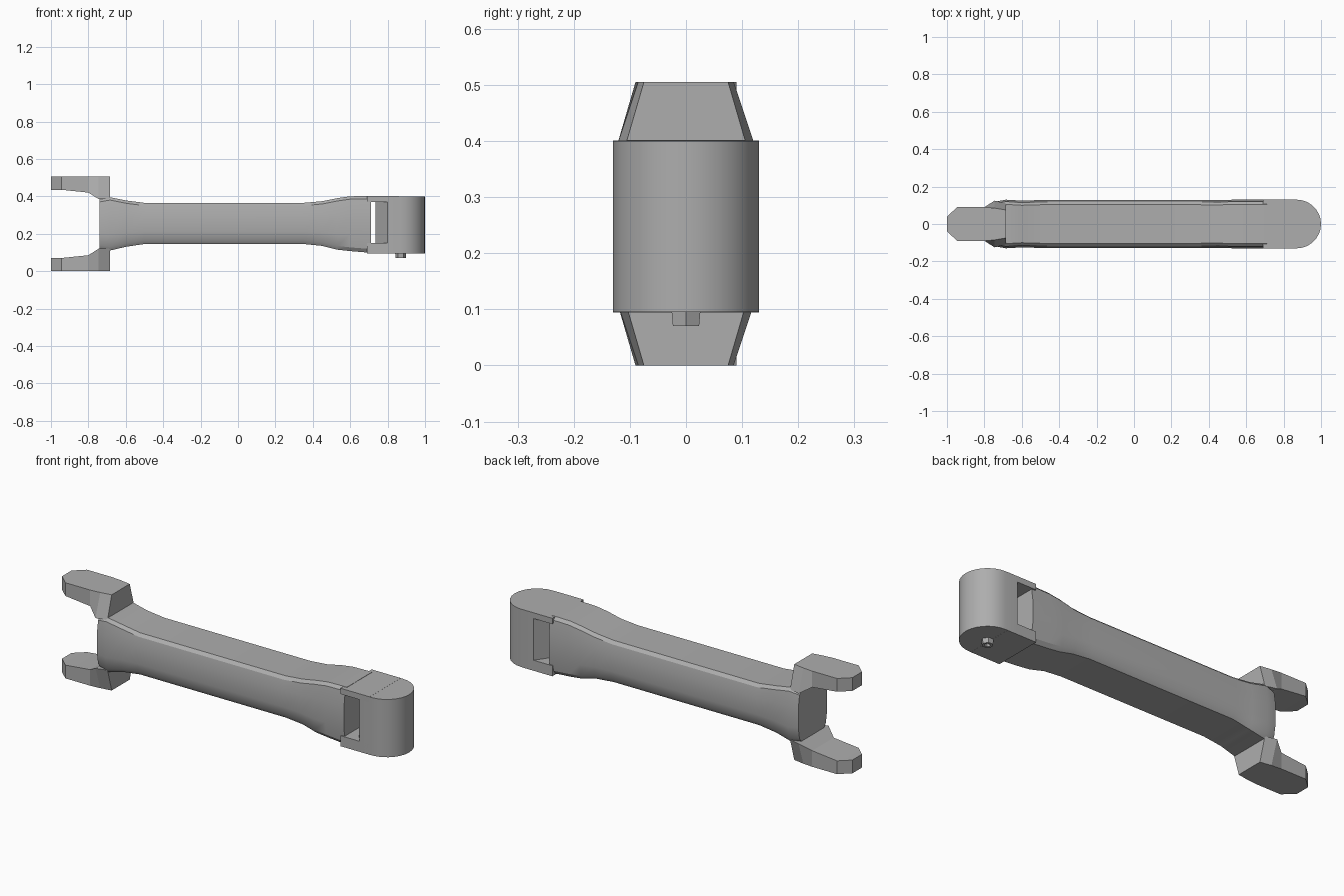
import bpy, bmesh
from math import pi, sin, cos, radians

if "Cube" in bpy.data.objects:
    bpy.data.objects.remove(bpy.data.objects["Cube"], do_unlink=True)

grey = bpy.data.materials.new("plain grey")
grey.use_nodes = True
GREY = (0.42, 0.42, 0.42, 1)
grey.diffuse_color = GREY
grey.node_tree.nodes["Principled BSDF"].inputs["Base Color"].default_value = GREY


def loft(name, rings, smooth=28):
    """Skin a list of equal-length point rings and cap both ends."""
    bm = bmesh.new()
    loops = [[bm.verts.new(p) for p in ring] for ring in rings]
    n = len(loops[0])
    for a, b in zip(loops, loops[1:]):
        for i in range(n):
            j = (i + 1) % n
            bm.faces.new((a[i], a[j], b[j], b[i]))
    bm.faces.new(loops[0])
    bm.faces.new(loops[-1])
    bmesh.ops.recalc_face_normals(bm, faces=bm.faces)
    mesh = bpy.data.meshes.new(name)
    bm.to_mesh(mesh)
    bm.free()
    mesh.materials.append(grey)
    ob = bpy.data.objects.new(name, mesh)
    bpy.context.collection.objects.link(ob)
    bpy.ops.object.select_all(action='DESELECT')
    ob.select_set(True)
    bpy.context.view_layer.objects.active = ob
    bpy.ops.object.shade_smooth_by_angle(angle=radians(smooth))
    return ob


def prism(name, outline, z0, z1):
    return loft(name, [[(x, y, z) for x, y in outline] for z in (z0, z1)])


# Arm: bevelled section swept along x, flaring at both ends
def arm_ring(x, lo, hi, w):
    h = hi - lo
    half = [(w - 0.025, hi), (w - 0.01, hi - 0.015), (w, hi - 0.3 * h),
            (w, lo + 0.3 * h), (w - 0.01, lo + 0.02), (w - 0.025, lo)]
    return [(x, y, z) for y, z in half] + [(x, -y, z) for y, z in reversed(half)]


stations = [(-0.74, 0.12, 0.385, 0.12), (-0.685, 0.11, 0.395, 0.13),
            (-0.6, 0.13, 0.378, 0.125), (-0.5, 0.145, 0.365, 0.128),
            (0.35, 0.145, 0.365, 0.128), (0.45, 0.135, 0.374, 0.127),
            (0.53, 0.115, 0.39, 0.13), (0.6, 0.107, 0.4, 0.13),
            (0.71, 0.098, 0.402, 0.13)]
loft("arm", [arm_ring(*s) for s in stations])

# Fork lugs: (x, inner z, inner half width, outer half width)
lug = [(-1.0, 0.435, 0.04, 0.04), (-0.945, 0.435, 0.09, 0.09),
       (-0.8, 0.42, 0.09, 0.09), (-0.745, 0.385, 0.125, 0.085),
       (-0.685, 0.385, 0.11, 0.075)]
MID, TOP = 0.2525, 0.505
for name, side in (("upper_fork_lug", 1), ("lower_fork_lug", -1)):
    def flip(z):
        return MID + side * (z - MID)
    loft(name, [[(x, -wi, flip(z)), (x, wi, flip(z)),
                 (x, wo, flip(TOP)), (x, -wo, flip(TOP))]
                for x, z, wi, wo in lug], 15)

# Knuckle: round nose with a wedge-shaped back facing the slot
R, CX = 0.13, 0.87
nose = [(CX + R * cos(a), R * sin(a))
        for a in (-pi / 2 + pi * i / 14 for i in range(15))]
prism("knuckle", nose + [(0.8, R), (0.735, 0.04), (0.735, -0.04), (0.8, -R)], 0.095, 0.4)

# Plates bridging the slot above and below
bridge = [(0.69, -R), (0.86, -R), (0.86, R), (0.69, R)]
prism("upper_bridge", bridge, 0.37, 0.4005)
prism("lower_bridge", bridge, 0.0945, 0.15)


# Hollow six-sided pin under the knuckle
def hexagon(r, z):
    return [(0.87 + r * cos(i * pi / 3), r * sin(i * pi / 3), z) for i in range(6)]


loft("pin", [hexagon(0.03, 0.1), hexagon(0.027, 0.07),
             hexagon(0.014, 0.07), hexagon(0.012, 0.09)], 15)
